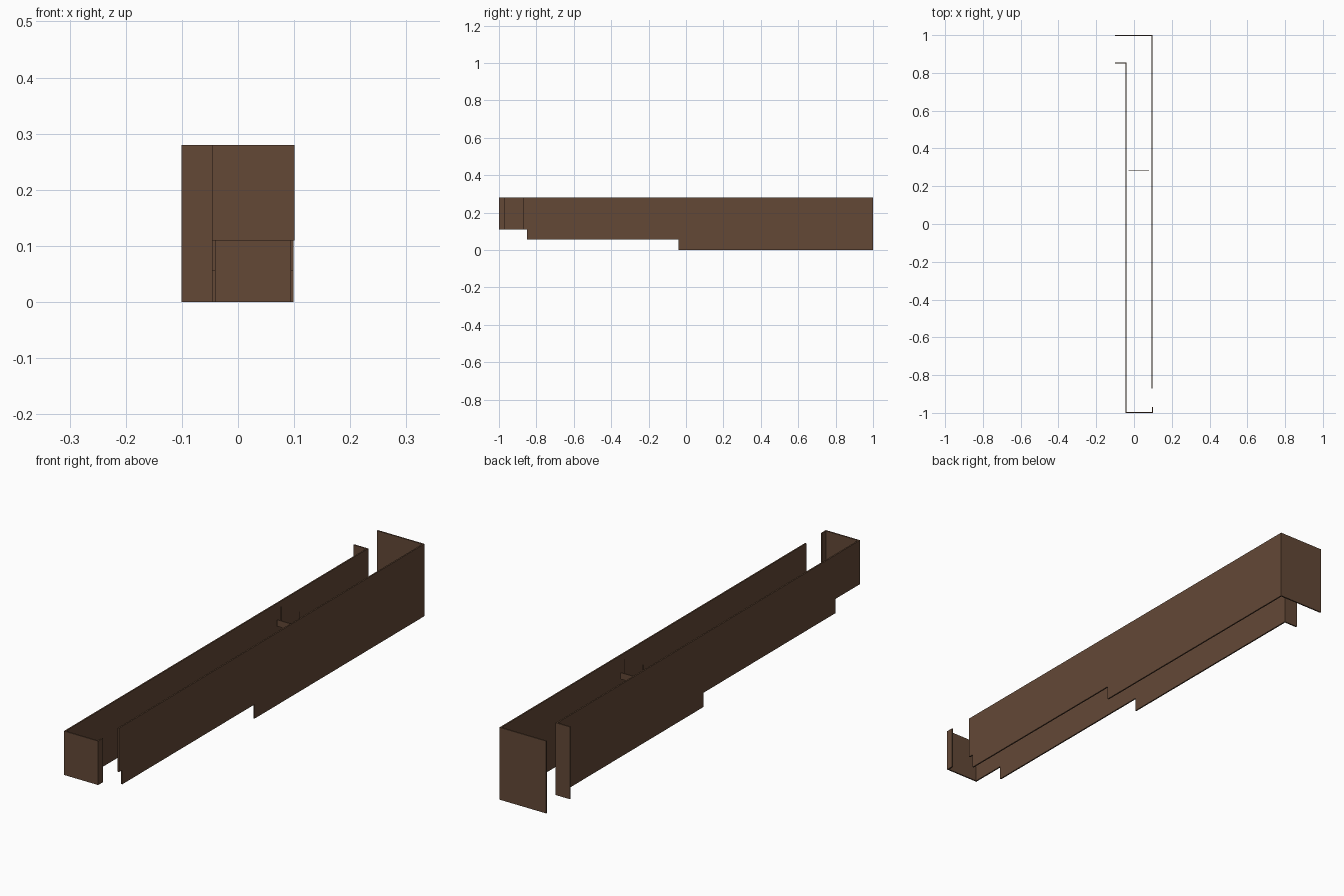
import bpy
import bmesh
from mathutils import Vector

cube = bpy.data.objects.get("Cube")
if cube:
    bpy.data.objects.remove(cube, do_unlink=True)

TOP = 0.28      # shared top edge of every wall
LIP = 0.11      # underside at the front
STEP = 0.055    # underside of the middle stretch
T = 0.0055      # wall thickness

brown = bpy.data.materials.new("dark_brown")
brown.use_nodes = True
colour = (0.125, 0.065, 0.037, 1)
brown.diffuse_color = colour
brown.node_tree.nodes["Principled BSDF"].inputs["Base Color"].default_value = colour


def finish(name, bm):
    bmesh.ops.recalc_face_normals(bm, faces=bm.faces)
    mesh = bpy.data.meshes.new(name)
    bm.to_mesh(mesh)
    bm.free()
    mesh.materials.append(brown)
    obj = bpy.data.objects.new(name, mesh)
    bpy.context.collection.objects.link(obj)
    return obj


def board(name, low, high):
    """Axis-aligned board between two opposite corners."""
    bm = bmesh.new()
    bmesh.ops.create_cube(bm, size=1)
    low, high = Vector(low), Vector(high)
    bmesh.ops.scale(bm, vec=high - low, verts=bm.verts)
    bmesh.ops.translate(bm, vec=(low + high) / 2, verts=bm.verts)
    return finish(name, bm)


def stepped_wall(name, x, front, back):
    """Long side wall whose underside steps down towards the back."""
    outline = [(front, TOP), (front, LIP), (-0.85, LIP), (-0.85, STEP),
               (-0.04, STEP), (-0.04, 0), (back, 0), (back, TOP)]
    bm = bmesh.new()
    face = bm.faces.new([bm.verts.new((x, y, z)) for y, z in outline])
    side = bmesh.ops.extrude_face_region(bm, geom=[face])
    moved = [v for v in side["geom"] if isinstance(v, bmesh.types.BMVert)]
    bmesh.ops.translate(bm, vec=(T, 0, 0), verts=moved)
    return finish(name, bm)


# Long side walls
RIGHT_X, LEFT_X = -0.046, 0.0935
stepped_wall("right_wall", RIGHT_X, -1 + T, 0.85)
stepped_wall("left_wall", LEFT_X, -0.87, 1 - T)

# End walls and short returns beside the openings
board("back_wall", (-0.101, 1 - T, 0), (LEFT_X + T, 1, TOP))
board("side_stub", (-0.101, 0.85, 0), (RIGHT_X + T, 0.85 + T, TOP))
board("front_wall", (RIGHT_X, -1, LIP), (0.101, -1 + T, TOP))
board("front_return", (0.101 - T, -1 + T, LIP), (0.101, -0.97, TOP))

# Hanging board on two thin rods
board("hanging_board", (-0.03, 0.283, 0.2), (0.08, 0.287, 0.225))
for side, x in (("right", -0.015), ("left", 0.063)):
    board(side + "_hanger", (x - 0.001, 0.284, 0.225), (x + 0.001, 0.286, TOP))
